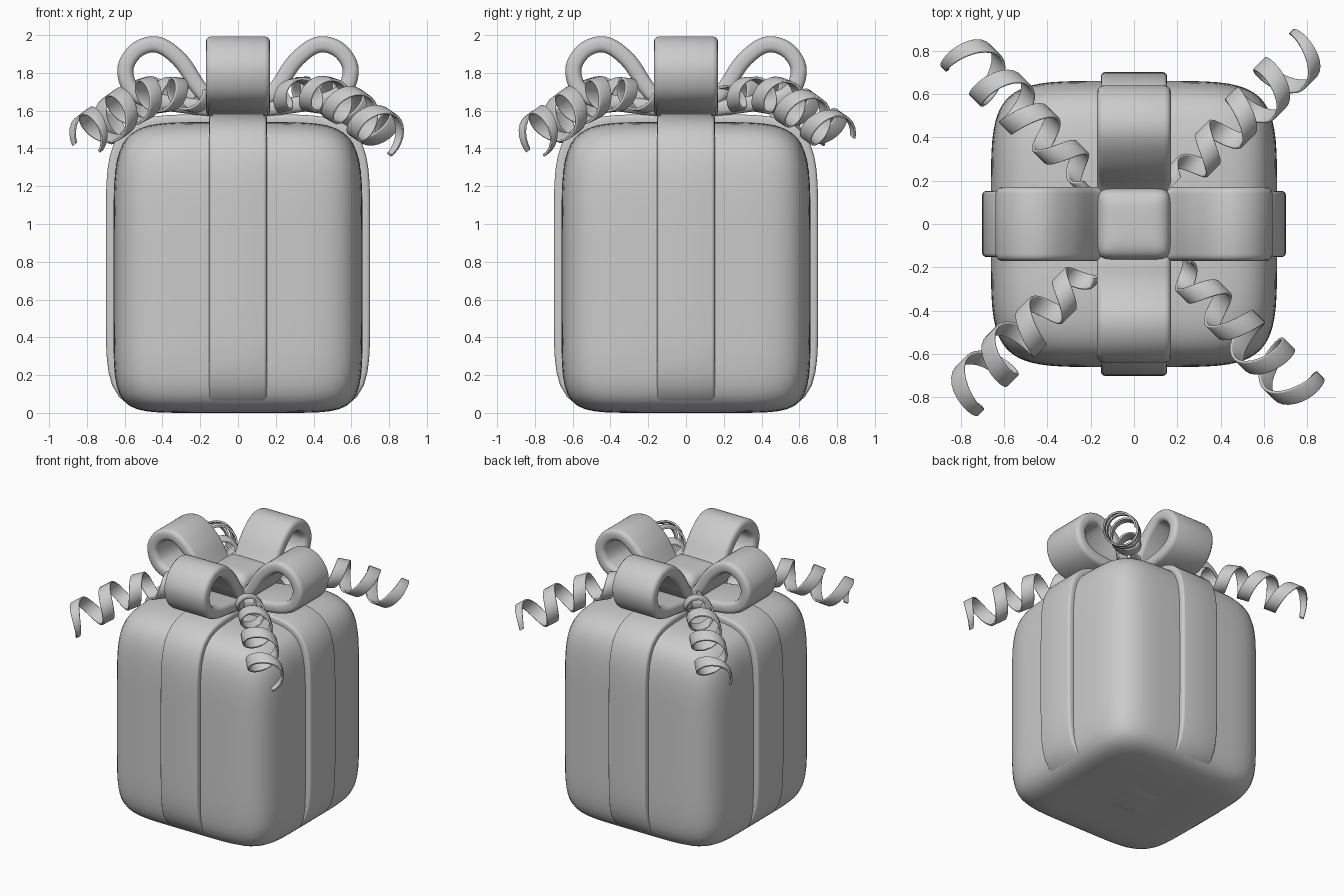
import bpy, bmesh, math
from mathutils import Vector

if "Cube" in bpy.data.objects:
    bpy.data.objects.remove(bpy.data.objects["Cube"])

grey = bpy.data.materials.new("wrap_grey")
grey.diffuse_color = (0.6, 0.6, 0.6, 1)
grey.use_nodes = True
grey.node_tree.nodes["Principled BSDF"].inputs["Base Color"].default_value = grey.diffuse_color


def finish(bm, name, angle=50):
    bmesh.ops.recalc_face_normals(bm, faces=bm.faces)
    me = bpy.data.meshes.new(name)
    bm.to_mesh(me)
    bm.free()
    me.materials.append(grey)
    ob = bpy.data.objects.new(name, me)
    bpy.context.collection.objects.link(ob)
    bpy.ops.object.select_all(action='DESELECT')
    ob.select_set(True)
    bpy.context.view_layer.objects.active = ob
    bpy.ops.object.shade_smooth_by_angle(angle=math.radians(angle))
    return ob


def puffy_box(name, half, z, n_side, n_top, n_bottom):
    """Cube inflated to a rounded, slightly bulging block."""
    bm = bmesh.new()
    bmesh.ops.create_cube(bm, size=2)
    bmesh.ops.subdivide_edges(bm, edges=bm.edges[:], cuts=23, use_grid_fill=True)
    for v in bm.verts:
        x, y, h = v.co
        r = (abs(x) ** n_side + abs(y) ** n_side) ** (1 / n_side)
        m = n_top if h > 0 else n_bottom
        k = (r ** m + abs(h) ** m) ** (1 / m)
        v.co = (x / k * half[0], y / k * half[1], z + h / k * half[2])
    return finish(bm, name)


def spline(pts, steps):
    """Smooth open curve through the points."""
    pts = [Vector(p) for p in pts]
    pts = [2 * pts[0] - pts[1]] + pts + [2 * pts[-1] - pts[-2]]
    out = []
    for a, b, c, d in zip(pts, pts[1:], pts[2:], pts[3:]):
        for i in range(steps):
            t = i / steps
            out.append(0.5 * (2 * b + (c - a) * t + (2 * a - 5 * b + 4 * c - d) * t * t
                              + (3 * b - a - 3 * c + d) * t ** 3))
    return out + [pts[-2]]


def strip_section(w, t, r):
    """Rounded strip cross-section as (across, out) offsets."""
    out = []
    for sx, sy, a0 in ((1, 1, 0), (-1, 1, 90), (-1, -1, 180), (1, -1, 270)):
        for k in range(4):
            a = math.radians(a0 + 30 * k)
            out.append((sx * (w / 2 - r) + r * math.cos(a), sy * (t / 2 - r) + r * math.sin(a)))
    return out


def sweep(bm, frames, section, closed=False):
    """Skin a section along frames of (point, across, out, width scale)."""
    rings = [[bm.verts.new(p + ac * u * s + o * v) for u, v in section] for p, ac, o, s in frames]
    n = len(section)
    for i in range(len(rings) if closed else len(rings) - 1):
        a, b = rings[i], rings[(i + 1) % len(rings)]
        for j in range(n):
            k = (j + 1) % n
            bm.faces.new((a[j], a[k], b[k], b[j]))
    if not closed:
        bm.faces.new(rings[0])
        bm.faces.new(rings[-1])


def turned(v, angle):
    c, s = math.cos(angle), math.sin(angle)
    return Vector((v.x * c - v.y * s, v.x * s + v.y * c, v.z))


# Gift box body
puffy_box("gift_box", (0.66, 0.66, 0.77), 0.77, 5.5, 6, 8)

# Two ribbon bands wrapped around the box
for name, ang in (("band_side_to_side", 0), ("band_front_to_back", math.pi / 2)):
    path = []
    for i in range(96):
        a = 2 * math.pi * i / 96
        x, z = math.cos(a), math.sin(a)
        m = 6 if z > 0 else 7
        k = (abs(x) ** m + abs(z) ** m) ** (1 / m)
        path.append(Vector((x / k * 0.665, 0, 0.79 + z / k * 0.755)))
    frames = []
    for i, p in enumerate(path):
        t = (path[(i + 1) % 96] - path[i - 1]).normalized()
        o = Vector((t.z, 0, -t.x))
        frames.append((turned(p, ang), turned(Vector((0, 1, 0)), ang), turned(o, ang), 1))
    bm = bmesh.new()
    sweep(bm, frames, strip_section(0.305, 0.07, 0.018), True)
    finish(bm, name)

# Four bow loops
loop = spline([(0.06, 0, 1.61), (0.19, 0, 1.70), (0.30, 0, 1.86), (0.42, 0, 1.948), (0.53, 0, 1.925),
               (0.595, 0, 1.83), (0.57, 0, 1.72), (0.48, 0, 1.66), (0.33, 0, 1.635), (0.06, 0, 1.60)], 6)
for i, side in enumerate(("right", "back", "left", "front")):
    ang = i * math.pi / 2
    frames = []
    for j, p in enumerate(loop):
        t = (loop[min(j + 1, len(loop) - 1)] - loop[max(j - 1, 0)]).normalized()
        o = Vector((-t.z, 0, t.x))
        frames.append((turned(p, ang), turned(Vector((0, 1, 0)), ang), turned(o, ang), 1))
    bm = bmesh.new()
    sweep(bm, frames, strip_section(0.34, 0.085, 0.03))
    finish(bm, "bow_loop_" + side)

# Knot in the middle of the bow
puffy_box("bow_knot", (0.17, 0.165, 0.13), 1.68, 7, 4, 4)

# Four curled ribbon tails running out along the diagonals
axis = spline([(0.27, 0, 1.66), (0.5, 0, 1.69), (0.72, 0, 1.66), (0.92, 0, 1.57), (1.14, 0, 1.46)], 24)
last = len(axis) - 1
for i, side in enumerate(("back_right", "back_left", "front_left", "front_right")):
    ang = math.pi / 4 + i * math.pi / 2
    frames = []
    for j, c in enumerate(axis):
        f = j / last
        t = (axis[min(j + 1, last)] - axis[max(j - 1, 0)]).normalized()
        up = Vector((-t.z, 0, t.x))
        a = 2 * math.pi * 4.25 * f + 0.4 * i
        o = up * math.cos(a) + Vector((0, 1, 0)) * math.sin(a)
        r = 0.065 + 0.045 * min(f / 0.6, 1)
        width = min(1, 0.35 + (1 - f) * 6)
        frames.append((turned(c + o * r, ang), turned(t, ang), turned(o, ang), width))
    bm = bmesh.new()
    sweep(bm, frames, strip_section(0.09, 0.014, 0.005))
    finish(bm, "curled_tail_" + side)
